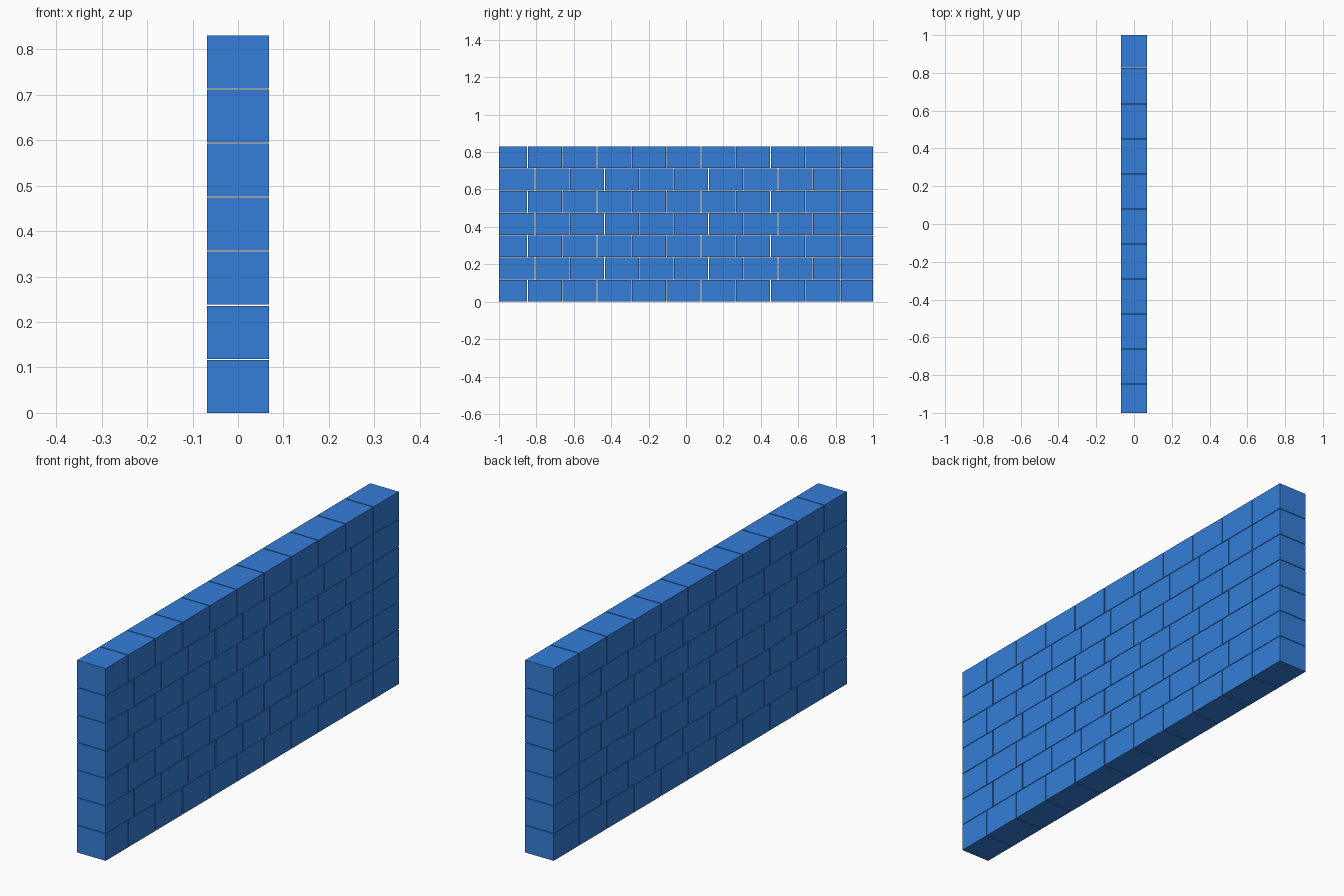
import bpy, bmesh
from mathutils import Matrix, Vector

if "Cube" in bpy.data.objects:
    bpy.data.objects.remove(bpy.data.objects["Cube"])

COURSES = 7
PITCH_Z = 0.119      # course height including joint
BRICK_H = 0.1165
DEPTH = 0.136        # wall thickness along x
PITCH_Y = 0.1855     # stretcher length including joint
GAP = 0.004          # open vertical joint
LAST_JOINT = 0.827   # the end column lines up on every course

# Blue brick colour
blue = bpy.data.materials.new("blue_brick")
blue.diffuse_color = (0.035, 0.21, 0.69, 1.0)
blue.use_nodes = True
blue.node_tree.nodes["Principled BSDF"].inputs["Base Color"].default_value = blue.diffuse_color


def add_brick(bm, y0, y1, z0):
    size = Vector((DEPTH, y1 - y0, BRICK_H))
    centre = Vector((0, (y0 + y1) / 2, z0 + BRICK_H / 2))
    bmesh.ops.create_cube(bm, size=1.0, matrix=Matrix.Translation(centre) @ Matrix.Diagonal(size.to_4d()))


def make_course(index):
    # Alternate courses start with a different cut brick to stagger the joints
    first = -0.847 if index % 2 == 0 else -0.807
    joints = [first + i * PITCH_Y for i in range(9)] + [LAST_JOINT]
    starts = [-1.0] + [j + GAP / 2 for j in joints]
    ends = [j - GAP / 2 for j in joints] + [1.0]
    bm = bmesh.new()
    for y0, y1 in zip(starts, ends):
        add_brick(bm, y0, y1, index * PITCH_Z)
    name = f"brick_course_{index + 1}"
    mesh = bpy.data.meshes.new(name)
    bm.to_mesh(mesh)
    bm.free()
    mesh.materials.append(blue)
    bpy.context.collection.objects.link(bpy.data.objects.new(name, mesh))


# Seven stacked courses of separate bricks
for i in range(COURSES):
    make_course(i)
